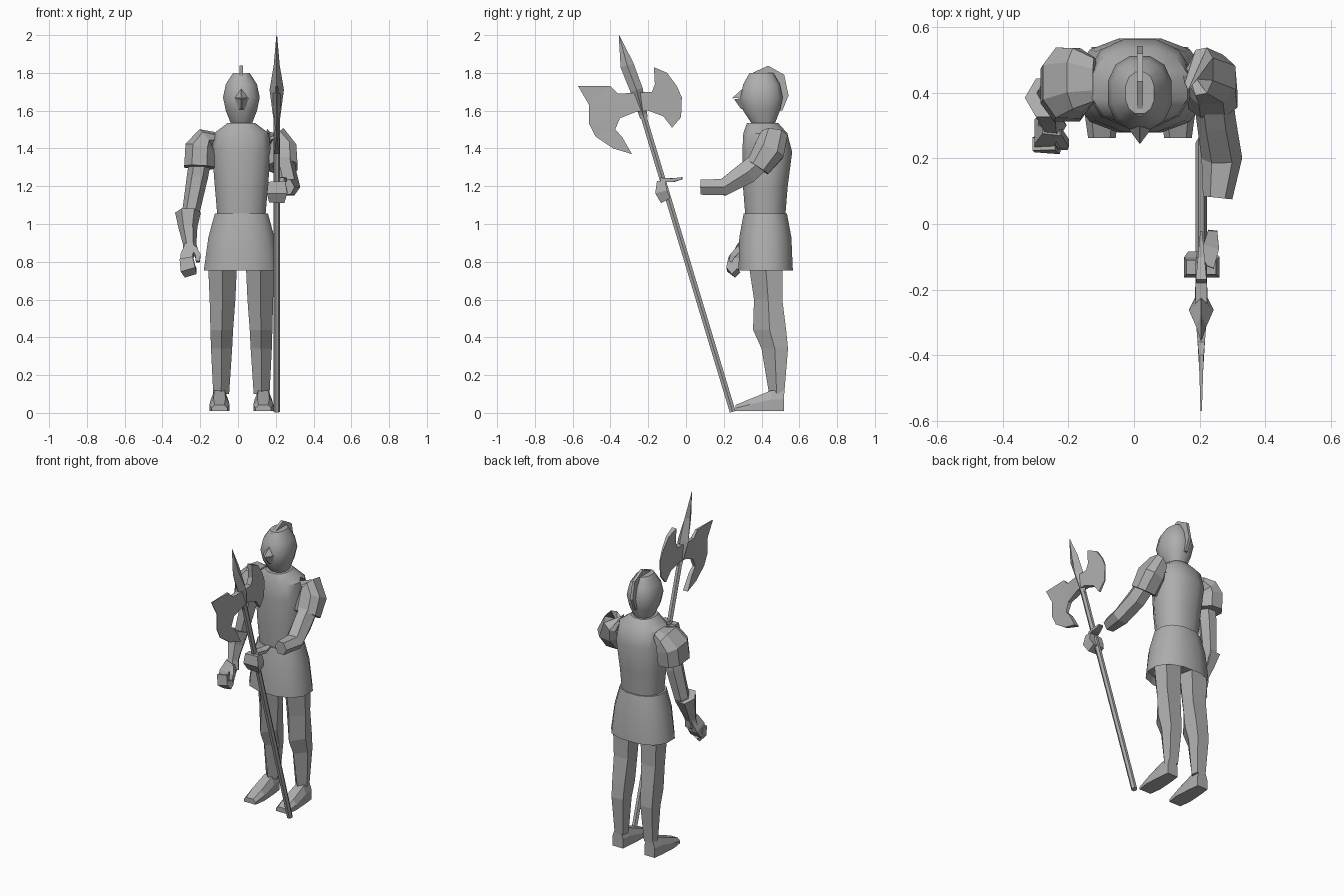
import bpy, bmesh, math
from mathutils import Vector

cube = bpy.data.objects.get("Cube")
if cube:
    bpy.data.objects.remove(cube, do_unlink=True)

steel = bpy.data.materials.new("steel_grey")
steel.use_nodes = True
GREY = (0.42, 0.42, 0.42, 1)
steel.diffuse_color = GREY
steel.node_tree.nodes["Principled BSDF"].inputs["Base Color"].default_value = GREY

MID = 0.018          # body axis in x


def finish(name, bm, smooth=False):
    bmesh.ops.recalc_face_normals(bm, faces=bm.faces)
    mesh = bpy.data.meshes.new(name)
    bm.to_mesh(mesh)
    bm.free()
    mesh.materials.append(steel)
    obj = bpy.data.objects.new(name, mesh)
    bpy.context.collection.objects.link(obj)
    if smooth:
        bpy.ops.object.select_all(action="DESELECT")
        obj.select_set(True)
        bpy.context.view_layer.objects.active = obj
        bpy.ops.object.shade_smooth_by_angle(angle=math.radians(36))
    return obj


def loft(name, rings, smooth=False):
    """Skin a list of point rings and close both ends."""
    bm = bmesh.new()
    loops = [[bm.verts.new(p) for p in ring] for ring in rings]
    n = len(loops[0])
    for a, b in zip(loops, loops[1:]):
        for i in range(n):
            j = (i + 1) % n
            bm.faces.new((a[i], a[j], b[j], b[i]))
    bm.faces.new(loops[0])
    bm.faces.new(loops[-1])
    return finish(name, bm, smooth)


def circle(n, power=1.0, turn=0.0):
    pts = []
    for i in range(n):
        t = math.tau * i / n + turn
        c, s = math.cos(t), math.sin(t)
        pts.append((math.copysign(abs(c) ** power, c), math.copysign(abs(s) ** power, s)))
    return pts


def stack(name, shape, levels, x=MID, smooth=False):
    """Horizontal rings: (z, y centre, x radius, y radius)."""
    return loft(name, [[(x + u * rx, cy + v * ry, z) for u, v in shape]
                       for z, cy, rx, ry in levels], smooth)


def limb(name, shape, nodes):
    """Rings square to a path: (point, sideways radius, depth radius)."""
    pts = [Vector(p) for p, _, _ in nodes]
    rings = []
    for i, (_, a, b) in enumerate(nodes):
        d = (pts[min(i + 1, len(pts) - 1)] - pts[max(i - 1, 0)]).normalized()
        side = (Vector((1, 0, 0)) - d * d.x).normalized()
        up = d.cross(side)
        rings.append([pts[i] + side * u * a + up * v * b for u, v in shape])
    return loft(name, rings)


ROUND = circle(12, 0.85, math.pi / 12)
HEX = circle(6)
OCT = circle(8, 0.8, math.pi / 8)
DIAMOND = circle(4)
SQUARE = [(1, 1), (-1, 1), (-1, -1), (1, -1)]
SHIN = [(0, -1), (1, 0), (0.75, 1), (-0.75, 1), (-1, 0)]

# Breastplate and skirt
stack("breastplate", ROUND, [(1.03, .42, .13, .108), (1.2, .42, .145, .122),
                             (1.38, .43, .16, .136), (1.48, .42, .15, .12),
                             (1.535, .405, .075, .085)], smooth=True)
stack("skirt", ROUND, [(1.055, .42, .145, .118), (.93, .42, .18, .142),
                       (.755, .422, .205, .148), (.8, .422, .19, .135)], smooth=True)

# Helmet with beak and crest
stack("helmet", ROUND, [(1.525, .41, .055, .06), (1.6, .4, .085, .1),
                        (1.67, .4, .1, .115), (1.74, .4, .085, .1),
                        (1.8, .4, .045, .065)], smooth=True)
loft("helmet_beak", [[(MID - .045, .33, 1.68), (MID + .045, .33, 1.68),
                      (MID, .33, 1.74), (MID - .001, .33, 1.74)],
                     [(MID - .036, .292, 1.67), (MID + .036, .292, 1.67),
                      (MID + .001, .292, 1.71), (MID - .001, .292, 1.71)],
                     [(MID - .002, .246, 1.665), (MID + .002, .246, 1.665),
                      (MID + .001, .246, 1.668), (MID - .001, .246, 1.668)]])
loft("helmet_beak_underside", [[(MID - .045, .33, 1.6), (MID + .045, .33, 1.6),
                                (MID + .045, .3, 1.667), (MID - .045, .3, 1.667)],
                               [(MID - .003, .29, 1.61), (MID + .003, .29, 1.61),
                                (MID + .003, .255, 1.66), (MID - .003, .255, 1.66)]])
CREST = [(.33, 1.79), (.435, 1.838), (.52, 1.79), (.543, 1.68), (.51, 1.6),
         (.47, 1.6), (.46, 1.76)]
loft("helmet_crest", [[(MID + s * .009, y, z) for y, z in CREST] for s in (-1, 1)])

# Legs and feet, one per side
for side, s in (("right", -1), ("left", 1)):
    rings = []
    for z, yf, yb, off, r in ((.8, .33, .51, .1, .077), (.6, .36, .51, .1, .068),
                              (.44, .355, .53, .104, .06), (.34, .4, .54, .105, .056),
                              (.1, .44, .52, .107, .042)):
        rings.append([(MID + s * off + u * r, (yf + yb) / 2 + v * (yb - yf) / 2, z)
                      for u, v in SHIN])
    loft(side + "_leg", rings)
    x = MID + s * .116
    loft(side + "_foot", [[(x - w, y, .01), (x - w, y, h * .6), (x - w * .6, y, h),
                           (x + w * .6, y, h), (x + w, y, h * .6), (x + w, y, .01)]
                          for y, w, h in ((.52, .038, .12), (.45, .046, .118),
                                          (.34, .053, .074), (.262, .042, .042))])

# Right arm hanging at the side
limb("right_shoulder_plate", OCT, [((-.12, .44, 1.46), .03, .07), ((-.17, .44, 1.45), .06, .1),
                                   ((-.2, .43, 1.4), .085, .115), ((-.205, .42, 1.3), .085, .115)])
limb("right_arm", HEX, [((-.19, .43, 1.4), .06, .06), ((-.215, .425, 1.25), .056, .058),
                        ((-.25, .4, 1.06), .046, .05), ((-.255, .35, .95), .035, .04)])
limb("right_gauntlet", HEX, [((-.265, .385, 1.06), .068, .072), ((-.265, .355, .98), .05, .055),
                             ((-.255, .315, .89), .035, .04), ((-.25, .3, .84), .045, .045)])
limb("right_palm", SQUARE, [((-.252, .305, .88), .028, .035), ((-.272, .28, .82), .032, .042),
                            ((-.265, .25, .77), .038, .03)])
limb("right_fingers", SQUARE, [((-.275, .245, .82), .035, .02), ((-.265, .24, .765), .04, .025),
                               ((-.25, .265, .74), .034, .02)])
limb("right_thumb", SQUARE, [((-.235, .28, .87), .014, .015), ((-.212, .245, .83), .014, .014),
                             ((-.213, .235, .8), .01, .01)])

# Left arm reaching forward
limb("left_shoulder_plate", OCT, [((.16, .45, 1.45), .03, .06), ((.205, .465, 1.46), .06, .075),
                                  ((.235, .44, 1.39), .08, .088), ((.24, .38, 1.3), .08, .07)])
limb("left_arm", HEX, [((.235, .44, 1.37), .06, .06), ((.25, .32, 1.27), .06, .068),
                       ((.268, .2, 1.195), .062, .052), ((.255, .08, 1.195), .045, .046)])

# Halberd shaft and spike
POLE_X = .205
limb("halberd_shaft", HEX, [((POLE_X, .247, .006), .018, .018), ((POLE_X, -.228, 1.58), .018, .018)])
limb("halberd_spike", DIAMOND, [((POLE_X, -.222, 1.56), .018, .02), ((POLE_X, -.262, 1.71), .038, .034),
                                ((POLE_X, -.312, 1.84), .016, .036), ((POLE_X, -.354, 1.998), .002, .002)])

# Halberd blade, thinning away from the shaft
BLADE = [(-.571, 1.73), (-.4, 1.73), (-.36, 1.69), (-.27, 1.695), (-.18, 1.7),
         (-.165, 1.74), (-.17, 1.83), (-.1, 1.8), (-.048, 1.73), (-.022, 1.67),
         (-.026, 1.565), (-.074, 1.51), (-.12, 1.57), (-.2, 1.6), (-.26, 1.595),
         (-.35, 1.56), (-.375, 1.5), (-.34, 1.464), (-.286, 1.37), (-.386, 1.4),
         (-.48, 1.464), (-.513, 1.53), (-.513, 1.63)]


def blade_half(y):
    return max(.002, .022 * (1 - abs(y + .235) / .25))


blade = loft("halberd_blade", [[(POLE_X + s * blade_half(y), y, z) for y, z in BLADE]
                               for s in (-1, 1)])
bm = bmesh.new()
bm.from_mesh(blade.data)
bmesh.ops.triangulate(bm, faces=[f for f in bm.faces if len(f.verts) > 4])
bm.to_mesh(blade.data)
bm.free()

# Gauntlet gripping the shaft
limb("left_fingers", SQUARE, [((POLE_X, -.108, 1.125), .04, .028), ((POLE_X + .002, -.132, 1.17), .054, .032),
                              ((POLE_X, -.132, 1.225), .045, .022)])
limb("left_thumb", SQUARE, [((.215, -.125, 1.235), .03, .01), ((.235, -.07, 1.232), .025, .01),
                            ((.24, -.02, 1.242), .014, .006)])
